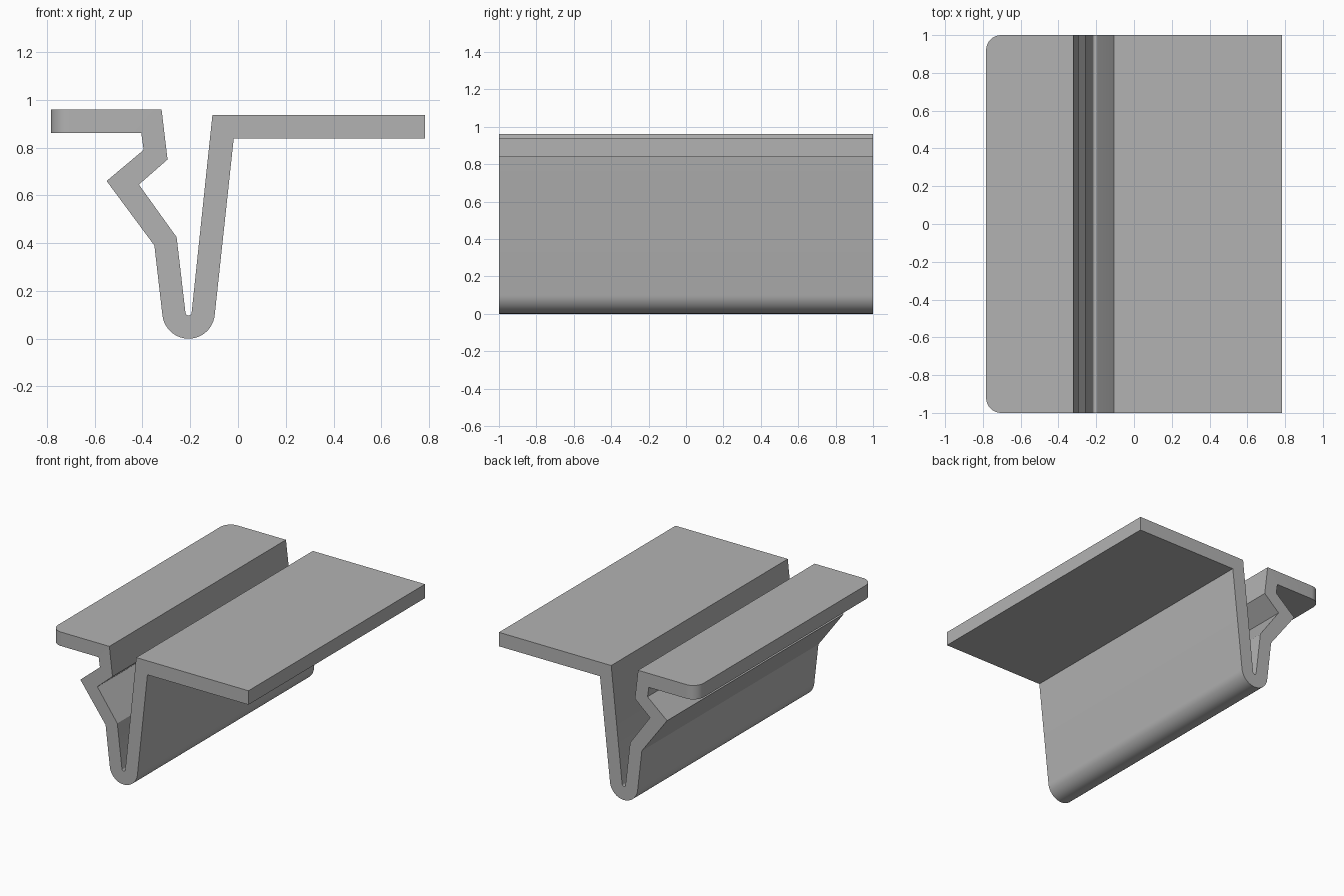
import bpy, bmesh, math

cube = bpy.data.objects.get("Cube")
if cube:
    bpy.data.objects.remove(cube, do_unlink=True)

HALF_LENGTH = 1.0
CORNER_RADIUS = 0.08
BEND = (-0.207, 0.11)


def arc(radius, start, end, steps):
    """Points of the rounded bend at the bottom of the profile."""
    angles = [math.radians(start + (end - start) * i / steps) for i in range(steps + 1)]
    return [(BEND[0] + radius * math.cos(a), BEND[1] + radius * math.sin(a)) for a in angles]


# Cross-section: flange, kinked wall, narrow bend, straight wall, wide flange
inner_left = [(-0.783, 0.86), (-0.783, 0.96), (-0.32, 0.96), (-0.295, 0.75),
              (-0.415, 0.645), (-0.257, 0.425)]
inner_right = [(-0.107, 0.937), (0.783, 0.937)]
outer_right = [(0.783, 0.837), (-0.018, 0.837)]
outer_left = [(-0.35, 0.39), (-0.55, 0.66), (-0.395, 0.79), (-0.405, 0.86)]
profile = (inner_left + arc(0.013, 187, 354, 10) + inner_right
           + outer_right + arc(0.11, 354, 187, 28) + outer_left)

# Extrude the cross-section along its length
bm = bmesh.new()
face = bm.faces.new([bm.verts.new((x, -HALF_LENGTH, z)) for x, z in profile])
extruded = bmesh.ops.extrude_face_region(bm, geom=[face])
verts = [v for v in extruded["geom"] if isinstance(v, bmesh.types.BMVert)]
bmesh.ops.translate(bm, verts=verts, vec=(0, 2 * HALF_LENGTH, 0))

# Round the two free corners of the narrow flange
corners = [e for e in bm.edges
           if all(v.co.x < -0.78 for v in e.verts)
           and abs(e.verts[0].co.y - e.verts[1].co.y) < 0.01]
bmesh.ops.bevel(bm, geom=corners, offset=CORNER_RADIUS, segments=10,
                profile=0.5, affect='EDGES')
bmesh.ops.recalc_face_normals(bm, faces=bm.faces[:])

mesh = bpy.data.meshes.new("joint_profile")
bm.to_mesh(mesh)
bm.free()
joint = bpy.data.objects.new("joint_profile", mesh)
bpy.context.collection.objects.link(joint)

# Plain grey finish
grey = bpy.data.materials.new("plain_grey")
grey.use_nodes = True
colour = (0.45, 0.45, 0.45, 1)
grey.diffuse_color = colour
grey.node_tree.nodes["Principled BSDF"].inputs["Base Color"].default_value = colour
mesh.materials.append(grey)

# Smooth the bends, keep the folds crisp
bpy.ops.object.select_all(action='DESELECT')
joint.select_set(True)
bpy.context.view_layer.objects.active = joint
bpy.ops.object.shade_smooth_by_angle(angle=math.radians(20))
